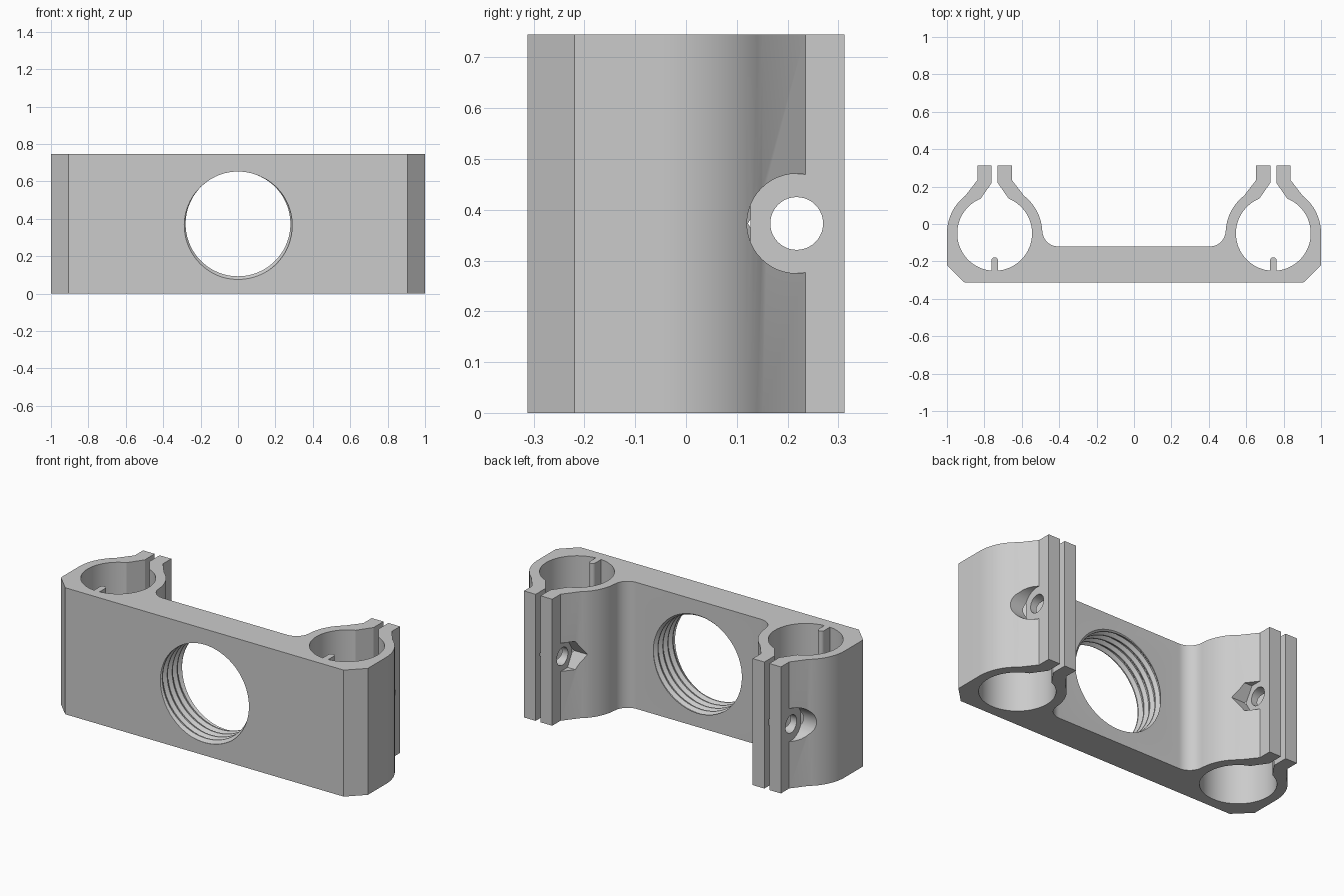
import bpy, bmesh, math
from mathutils import Matrix, Vector

if "Cube" in bpy.data.objects:
    bpy.data.objects.remove(bpy.data.objects["Cube"])

H = 0.745                    # overall height
CX, CY = 0.745, -0.05        # clamp bore centre
R_BORE, R_OUT = 0.2, 0.255
SLOT, EAR = 0.016, 0.092     # half widths of clamp slot and of the ear pair
SCREW_Y, SCREW_Z = 0.218, 0.373

grey = bpy.data.materials.new("light grey")
grey.diffuse_color = (0.6, 0.6, 0.6, 1)
grey.use_nodes = True
grey.node_tree.nodes["Principled BSDF"].inputs["Base Color"].default_value = grey.diffuse_color


def arc(cx, cy, r, a0, a1, n):
    angles = [math.radians(a0 + (a1 - a0) * i / n) for i in range(n + 1)]
    return [(cx + r * math.cos(a), cy + r * math.sin(a)) for a in angles]


def to_object(name, bm):
    bmesh.ops.recalc_face_normals(bm, faces=bm.faces)
    mesh = bpy.data.meshes.new(name)
    bm.to_mesh(mesh)
    bm.free()
    mesh.materials.append(grey)
    ob = bpy.data.objects.new(name, mesh)
    bpy.context.collection.objects.link(ob)
    return ob


def prism(name, outline, z0, z1):
    bm = bmesh.new()
    face = bm.faces.new([bm.verts.new((x, y, z0)) for x, y in outline])
    top = bmesh.ops.extrude_face_region(bm, geom=[face])["geom"]
    verts = [v for v in top if isinstance(v, bmesh.types.BMVert)]
    bmesh.ops.translate(bm, verts=verts, vec=(0, 0, z1 - z0))
    return to_object(name, bm)


def x_rod(name, r, x0, x1, sides):
    """Rod along x through the clamp screw axis."""
    bm = bmesh.new()
    # one corner of the section points along y
    mat = (Matrix.Translation(((x0 + x1) / 2, SCREW_Y, SCREW_Z))
           @ Matrix.Rotation(math.pi / 2, 4, 'Y'))
    bmesh.ops.create_cone(bm, cap_ends=True, segments=sides, radius1=r, radius2=r,
                          depth=abs(x1 - x0), matrix=mat)
    return to_object(name, bm)


def thread_cutter(r_minor, r_major, pitch, y0, turns, n=96):
    """Solid helical screw, used to cut the threaded hole."""
    profile = [(0, r_minor), (0.15, r_minor), (0.5, r_major), (0.65, r_major)]
    m = len(profile)
    bm = bmesh.new()
    cols = []
    for i in range(n):
        a = 2 * math.pi * i / n
        col = []
        # the first column carries one extra turn to close the spiral
        for k in range(turns * m + 1 + (m if i == 0 else 0)):
            f, r = profile[k % m]
            y = y0 + pitch * (k // m + f + i / n)
            col.append(bm.verts.new((r * math.cos(a), y, H / 2 + r * math.sin(a))))
        cols.append(col)
    rows = turns * m
    for i in range(n):
        nxt, s = (cols[i + 1], 0) if i < n - 1 else (cols[0], m)
        for k in range(rows):
            bm.faces.new((cols[i][k], nxt[k + s], nxt[k + s + 1], cols[i][k + 1]))
    for k0, y in ((0, y0 - 0.2), (rows, y0 + pitch * (turns + 1) + 0.2)):
        tip = bm.verts.new((0, y, H / 2))
        loop = [c[k0] for c in cols] + [cols[0][k0 + j] for j in range(m, 0, -1)]
        for p, q in zip(loop, loop[1:] + loop[:1]):
            bm.faces.new((p, q, tip))
    return to_object("thread_cutter", bm)


def boolean(target, tool, op):
    mod = target.modifiers.new(op, 'BOOLEAN')
    mod.operation, mod.solver, mod.object = op, 'EXACT', tool
    bpy.context.view_layer.objects.active = target
    bpy.ops.object.modifier_apply(modifier=mod.name)
    bpy.data.objects.remove(tool)


# Bracket outline: right half, then its mirror image
ear_r = [(CX + EAR, 0.235), (CX + EAR, 0.312), (CX + SLOT, 0.312), (CX + SLOT, 0.22)]
ear_l = [(2 * CX - x, y) for x, y in reversed(ear_r)]
half = [(0.907, -0.312), (1.0, -0.22)]
half += arc(CX, CY, R_OUT, 0, 52, 14) + ear_r
half += arc(CX, CY, R_BORE, 68, -248, 72) + ear_l
half += arc(CX, CY, R_OUT, 128, 176.5, 14)
half += arc(CX - 0.34, -0.035, 0.085, 0, -90, 12)
bracket = prism("clamp_bracket", half + [(-x, y) for x, y in reversed(half)], 0, H)

for s in (1, -1):
    # Key inside the upper part of each bore
    cx = s * CX
    key = [(cx - 0.018, -0.27), (cx + 0.018, -0.27)] + arc(cx, -0.196, 0.018, 0, 180, 10)
    boolean(bracket, prism("bore_key", key, 0.37, H), 'UNION')
    # Screw hole, round head recess outside, hexagonal nut recess inside
    boolean(bracket, x_rod("screw_hole", 0.052, s * (CX - 0.3), s * (CX + 0.3), 40), 'DIFFERENCE')
    boolean(bracket, x_rod("head_recess", 0.098, s * (CX + EAR), s * (CX + 0.3), 48), 'DIFFERENCE')
    boolean(bracket, x_rod("nut_recess", 0.096, s * (CX - EAR), s * (CX - 0.3), 6), 'DIFFERENCE')

# Threaded hole through the plate
boolean(bracket, thread_cutter(0.28, 0.297, 0.046, -0.42, 8), 'DIFFERENCE')

bpy.ops.object.select_all(action='DESELECT')
bracket.select_set(True)
bpy.context.view_layer.objects.active = bracket
bpy.ops.object.shade_smooth_by_angle(angle=math.radians(28))
